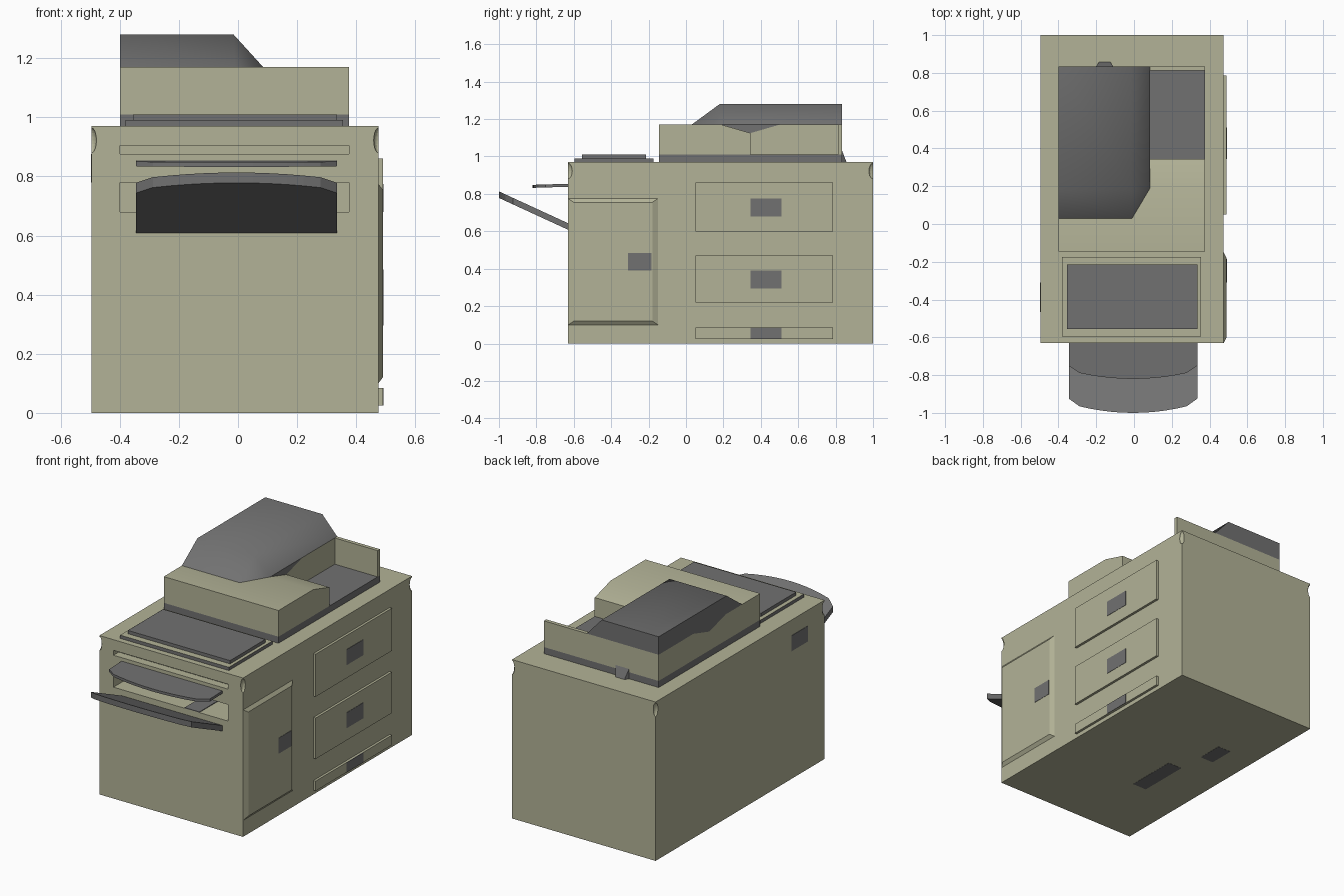
import bpy, bmesh, math
from mathutils import Vector

if "Cube" in bpy.data.objects:
    bpy.data.objects.remove(bpy.data.objects["Cube"], do_unlink=True)


def material(name, rgb):
    m = bpy.data.materials.new(name)
    m.use_nodes = True
    m.diffuse_color = (*rgb, 1)
    m.node_tree.nodes["Principled BSDF"].inputs["Base Color"].default_value = (*rgb, 1)
    return m


BEIGE = material("putty beige", (0.45, 0.45, 0.31))
GREY = material("slate grey", (0.165, 0.165, 0.165))


def finish(name, bm, mat):
    bmesh.ops.recalc_face_normals(bm, faces=bm.faces)
    me = bpy.data.meshes.new(name)
    bm.to_mesh(me)
    bm.free()
    ob = bpy.data.objects.new(name, me)
    bpy.context.collection.objects.link(ob)
    me.materials.append(mat)
    return ob


def hull(name, pts, mat):
    bm = bmesh.new()
    for p in pts:
        bm.verts.new(p)
    bmesh.ops.convex_hull(bm, input=bm.verts)
    bmesh.ops.dissolve_limit(bm, angle_limit=0.01, verts=bm.verts, edges=bm.edges)
    return finish(name, bm, mat)


def box(name, x, y, z, mat):
    return hull(name, [(a, b, c) for a in x for b in y for c in z], mat)


def prism(name, outline, offset, mat):
    """Extrude a closed outline of 3D points along an offset."""
    bm = bmesh.new()
    face = bm.faces.new([bm.verts.new(p) for p in outline])
    new = bmesh.ops.extrude_face_region(bm, geom=[face])["geom"]
    verts = [v for v in new if isinstance(v, bmesh.types.BMVert)]
    bmesh.ops.translate(bm, vec=offset, verts=verts)
    return finish(name, bm, mat)


def cut(target, cutter):
    mod = target.modifiers.new(cutter.name, "BOOLEAN")
    mod.operation, mod.solver, mod.object = "DIFFERENCE", "EXACT", cutter
    bpy.context.view_layer.objects.active = target
    bpy.ops.object.modifier_apply(modifier=mod.name)
    bpy.data.objects.remove(cutter, do_unlink=True)


def smooth(ob, angle):
    bpy.ops.object.select_all(action="DESELECT")
    ob.select_set(True)
    bpy.context.view_layer.objects.active = ob
    bpy.ops.object.shade_smooth_by_angle(angle=math.radians(angle))


X0, X1, Y0, Y1, TOP = -0.495, 0.475, -0.63, 1.0, 0.97

# Cabinet with two paper outlets and a dent near the top of each corner
cabinet = box("cabinet", (X0, X1), (Y0, Y1), (0, TOP), BEIGE)
cut(cabinet, box("upper_outlet", (-0.4, 0.375), (-0.7, -0.58), (0.875, 0.905), BEIGE))
cut(cabinet, box("lower_outlet", (-0.4, 0.375), (-0.7, -0.41), (0.68, 0.78), BEIGE))
for x in (X0, X1):
    for y in (Y0, Y1):
        bm = bmesh.new()
        bmesh.ops.create_uvsphere(bm, u_segments=16, v_segments=10, radius=1)
        for v in bm.verts:
            v.co = Vector((x + v.co.x * 0.016, y + v.co.y * 0.022, 0.922 + v.co.z * 0.042))
        cut(cabinet, finish("corner_dent", bm, BEIGE))
box("outlet_strip", (0.08, 0.18), (Y0, -0.43), (0.679, 0.684), GREY)

# Drawers with flat handles
for i, (low, high, h0, h1) in enumerate([(0.6, 0.86, 0.68, 0.775),
                                         (0.22, 0.47, 0.295, 0.39),
                                         (0.025, 0.085, 0.025, 0.085)]):
    box(f"drawer_{i + 1}", (X1, 0.49), (0.05, 0.785), (low, high), BEIGE)
    box(f"drawer_handle_{i + 1}", (0.488, 0.492), (0.345, 0.51), (h0, h1), GREY)

# Raised side door with sloping edges
hull("side_door",
     [(X1, y, z) for y in (Y0, -0.15) for z in (0.1, 0.775)] +
     [(0.49, y, z) for y in (-0.6, -0.18) for z in (0.12, 0.755)], BEIGE)
box("side_door_handle", (0.488, 0.492), (-0.31, -0.185), (0.39, 0.485), GREY)

# Small plates on the far side and underneath
box("side_plate", (X0 - 0.002, X0 + 0.002), (-0.465, -0.31), (0.78, 0.875), GREY)
box("long_bottom_plate", (-0.215, -0.12), (-0.15, 0.17), (0, 0.004), GREY).location.z = -0.001
box("short_bottom_plate", (-0.31, -0.22), (0.34, 0.5), (0, 0.004), GREY).location.z = -0.001


# Output trays with bowed front edges
def tray(name, side_y, bow, z, thick, slope, back=Y0):
    outline = [(-0.345, back), (0.335, back)]
    for i in range(13):
        t = 1 - i / 6
        round_off = 0.025 if abs(t) == 1 else 0
        outline.append((-0.005 + 0.34 * t, side_y - bow * (1 - t * t) + round_off))
    pts = [(x, y, z + slope * (Y0 - y)) for x, y in outline]
    return prism(name, pts, (0, 0, thick), GREY)


tray("upper_tray", -0.775, 0.045, 0.838, 0.016, -0.03)
tray("lower_tray", -0.95, 0.05, 0.608, 0.035, 0.46)

# Control panel on the front of the top
rim = box("panel_rim", (-0.38, 0.355), (-0.595, -0.175), (TOP, 0.99), BEIGE)
rim.data.materials.append(GREY)
for p in rim.data.polygons:
    p.material_index = 0 if p.normal.z > 0.5 else 1
box("panel_pad", (-0.355, 0.335), (-0.555, -0.215), (0.99, 1.01), GREY)

# Scanner lid: dark base, stepped beige cover and rear wall
L, R, MID, F, B = -0.4, 0.375, 0.085, -0.145, 0.835
BASE, LID = 1.01, 1.17
box("scanner_base", (L, R), (F, B), (TOP, BASE), GREY)
dip = [(0.19, LID), (0.345, 1.125), (0.5, LID)]
front = [(F, BASE), (F, LID)] + dip[:2] + [(0.345, BASE)]
rear = [(0.345, BASE), dip[1], dip[2], (B, LID), (B, BASE)]
cover = prism("cover_front", [(L, y, z) for y, z in front], (R - L, 0, 0), BEIGE)
prism("cover_rear", [(L, y, z) for y, z in rear], (MID - L, 0, 0), BEIGE)
box("rear_wall", (MID, R), (0.812, B), (BASE, LID), BEIGE)
smooth(cover, 30)

# Document feeder with sloped front and side, filling the dip beneath it
feeder = hull("document_feeder",
              [(L, 0.03, LID), (-0.01, 0.03, LID), (MID, 0.19, LID), (MID, B, LID), (L, B, LID),
               (L, 0.18, 1.28), (-0.015, 0.18, 1.28), (-0.015, B, 1.28), (L, B, 1.28)], GREY)
smooth(feeder, 50)
prism("feeder_underside", [(L, y, z) for y, z in dip], (MID - L, 0, 0), GREY)

# Rear hinge bump
hull("rear_hinge",
     [(x, B, z) for x in (-0.2, -0.11) for z in (TOP, 1.03)] +
     [(x, 0.858, TOP) for x in (-0.185, -0.125)], GREY)
